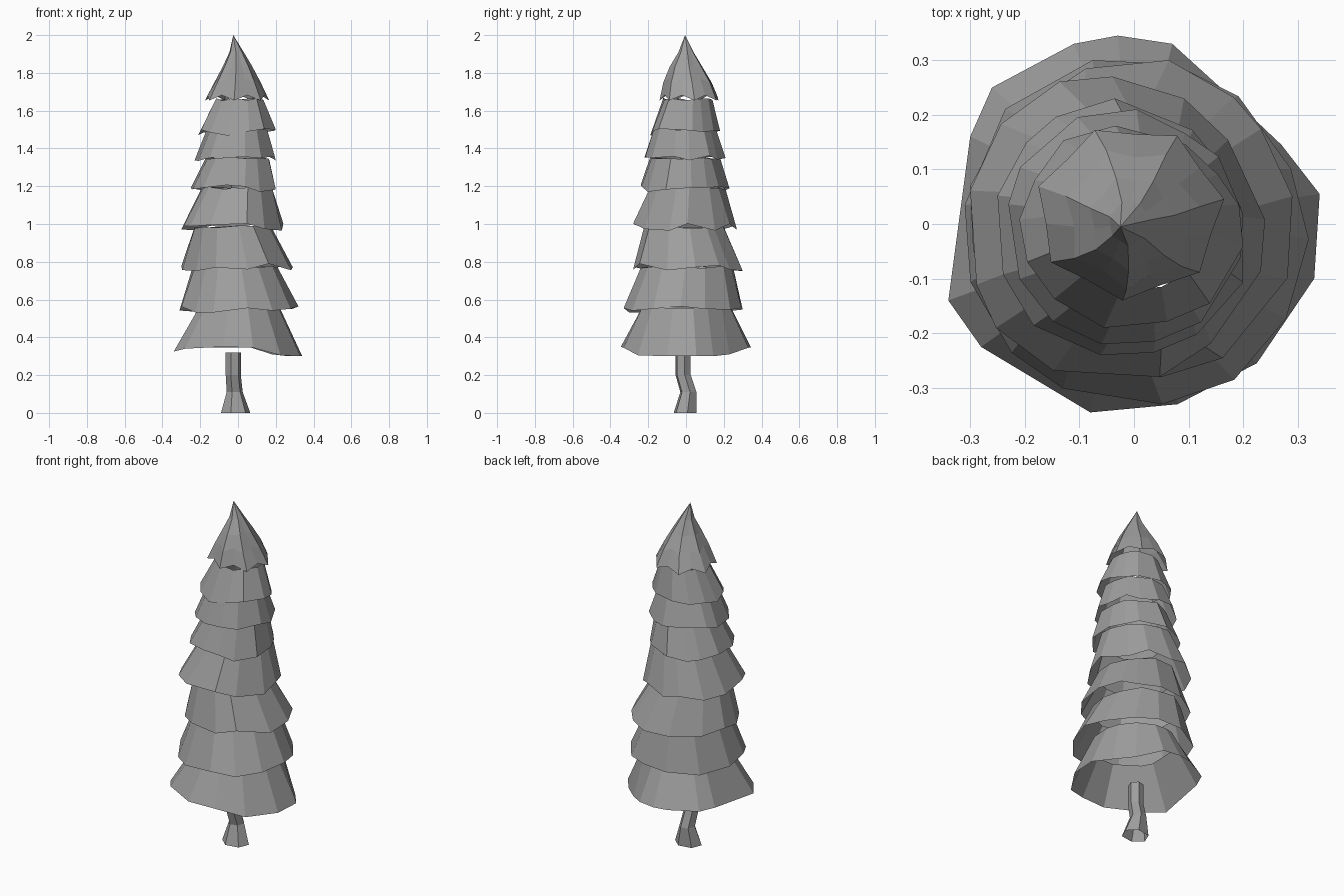
import bpy, bmesh, random
from math import sin, cos, pi, hypot

if "Cube" in bpy.data.objects:
    bpy.data.objects.remove(bpy.data.objects["Cube"])

random.seed(4)

grey = bpy.data.materials.new("dark_grey")
grey.diffuse_color = (0.34, 0.34, 0.34, 1)
grey.use_nodes = True
grey.node_tree.nodes["Principled BSDF"].inputs["Base Color"].default_value = grey.diffuse_color


def loft(name, rings, apex=None):
    """Join rings of points with flat quads, optionally closed to a tip."""
    bm = bmesh.new()
    loops = [[bm.verts.new(p) for p in ring] for ring in rings]
    n = len(loops[0])
    for a, b in zip(loops, loops[1:]):
        for i in range(n):
            j = (i + 1) % n
            bm.faces.new((a[i], a[j], b[j], b[i]))
    if apex:
        tip = bm.verts.new(apex)
        for i in range(n):
            bm.faces.new((loops[-1][i], loops[-1][(i + 1) % n], tip))
    mesh = bpy.data.meshes.new(name)
    bm.to_mesh(mesh)
    bm.free()
    mesh.materials.append(grey)
    obj = bpy.data.objects.new(name, mesh)
    bpy.context.collection.objects.link(obj)
    return obj


def fit(points, bounds):
    """Stretch a ragged unit ring (x, y) to bounds (x0, x1, y0, y1)."""
    out = []
    for k in (0, 1):
        vals = [p[k] for p in points]
        lo, hi = min(vals), max(vals)
        a, b = bounds[2 * k], bounds[2 * k + 1]
        out.append([a + (v - lo) / (hi - lo) * (b - a) for v in vals])
    return list(zip(*out))


def ragged(angles, amount):
    """Uneven unit ring, flattened a little towards the back right."""
    rs = [1 + random.uniform(-amount, amount) - 0.08 * max(0, cos(a - pi / 4)) ** 3
          for a in angles]
    return [(r * cos(a), r * sin(a)) for r, a in zip(rs, angles)]


# Crooked hollow trunk with a flared foot: z, x0, x1, y0, y1
trunk = [(0.0, -0.09, 0.065, -0.065, 0.055),
         (0.11, -0.06, 0.025, -0.03, 0.055),
         (0.20, -0.065, 0.015, -0.055, 0.025),
         (0.32, -0.065, 0.015, -0.055, 0.025)]
hexagon = [(cos(i * pi / 3 + 0.2), sin(i * pi / 3 + 0.2)) for i in range(6)]
loft("trunk", [[(x, y, z) for x, y in fit(hexagon, b)] for z, *b in trunk])

# Lowest skirt has a lopsided hem
hem = [(0.34, 0.055, 0.30), (0.27, 0.145, 0.30), (0.18, 0.23, 0.31), (0.07, 0.33, 0.345),
       (-0.03, 0.345, 0.345), (-0.11, 0.33, 0.345), (-0.26, 0.25, 0.345),
       (-0.30, 0.16, 0.345), (-0.34, -0.14, 0.325), (-0.28, -0.225, 0.34),
       (-0.08, -0.345, 0.35), (0.08, -0.33, 0.345), (0.225, -0.255, 0.305),
       (0.33, -0.10, 0.30)]
top = [(x * 0.225 / hypot(x, y), y * 0.24 / hypot(x, y), 0.555) for x, y, z in hem]
loft("branch_skirt_1", [hem, top])

# Hollow branch skirts: hem z, hem bounds, top z, top bounds
tiers = [
    (0.550, (-0.31, 0.32, -0.33, 0.30), 0.77, (-0.24, 0.21, -0.24, 0.25)),
    (0.770, (-0.30, 0.29, -0.28, 0.30), 0.985, (-0.23, 0.18, -0.22, 0.20)),
    (0.985, (-0.30, 0.24, -0.28, 0.27), 1.19, (-0.19, 0.18, -0.19, 0.21)),
    (1.190, (-0.25, 0.20, -0.24, 0.23), 1.345, (-0.17, 0.165, -0.19, 0.18)),
    (1.345, (-0.23, 0.20, -0.22, 0.21), 1.50, (-0.165, 0.155, -0.17, 0.16)),
    (1.485, (-0.21, 0.20, -0.19, 0.18), 1.66, (-0.12, 0.135, -0.12, 0.14)),
]
SIDES = 13
for t, (z0, low_box, z1, high_box) in enumerate(tiers):
    angles = [(i + random.uniform(-0.25, 0.25)) * 2 * pi / SIDES + t for i in range(SIDES)]
    low = fit(ragged(angles, 0.03), low_box)
    high = fit(ragged(angles, 0.02), high_box)
    loft(f"branch_skirt_{t + 2}",
         [[(x, y, z0 + random.uniform(-0.02, 0.02)) for x, y in low],
          [(x, y, z1 + random.uniform(-0.008, 0.008)) for x, y in high]])

# Pointed crown with a folded, leafy hem: z, drop, bounds, star depth
N = 14
crown = [(1.668, 0.014, (-0.175, 0.165, -0.14, 0.172), 0.06),
         (1.76, 0.010, (-0.125, 0.12, -0.12, 0.135), 0.09),
         (1.835, 0.0, (-0.08, 0.075, -0.085, 0.085), 0.07),
         (1.91, 0.0, (-0.045, 0.03, -0.04, 0.04), 0.05)]
rings = []
for z, drop, bounds, star in crown:
    pts = [((1 + star * (-1) ** i) * cos(i * 2 * pi / N + 0.15),
            (1 + star * (-1) ** i) * sin(i * 2 * pi / N + 0.15)) for i in range(N)]
    rings.append([(x, y, z - drop * (-1) ** i) for i, (x, y) in enumerate(fit(pts, bounds))])
loft("crown", rings, apex=(-0.025, -0.005, 2.0))
